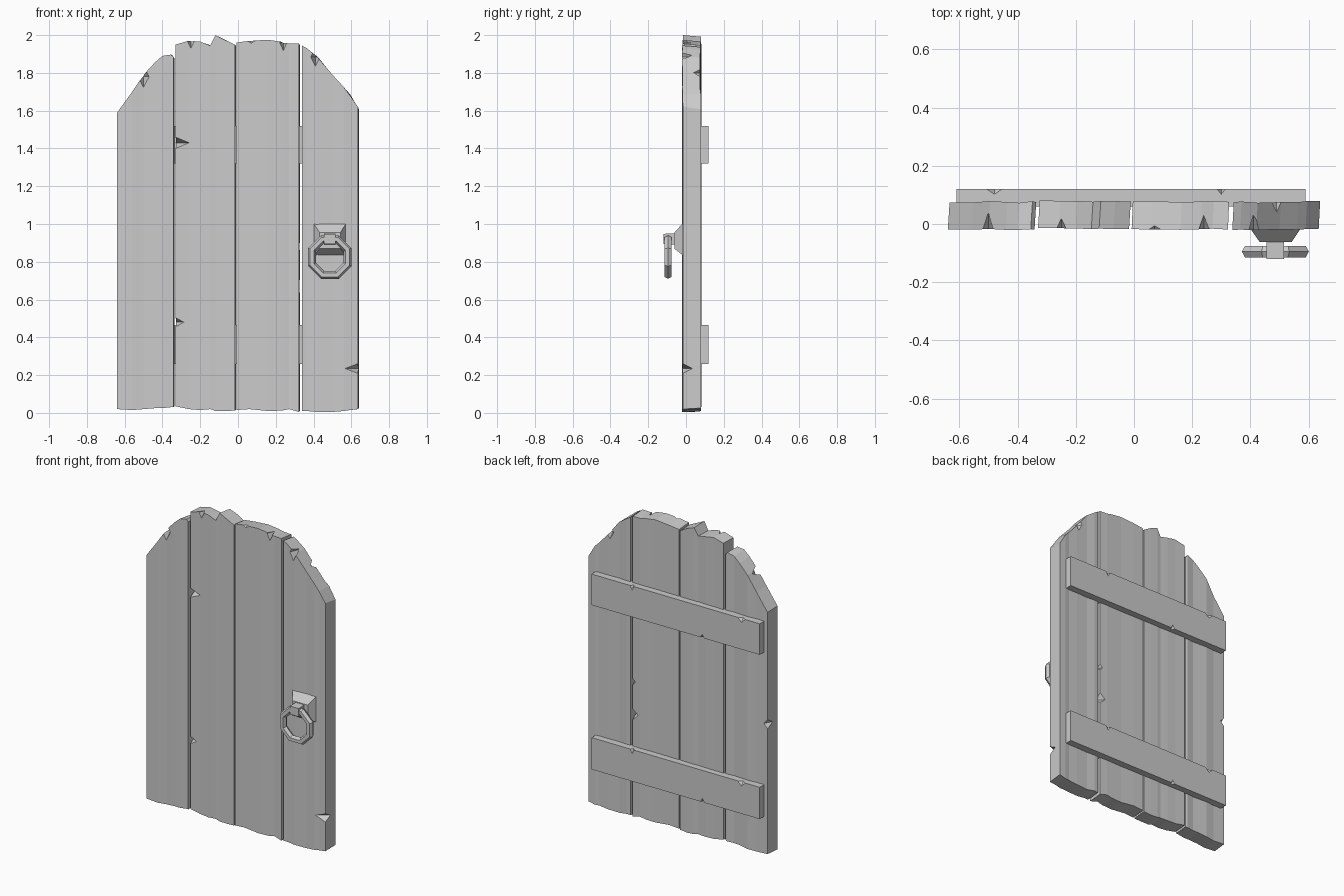
import bpy, bmesh, random
from math import pi
from mathutils import Vector

if "Cube" in bpy.data.objects:
    bpy.data.objects.remove(bpy.data.objects["Cube"])

random.seed(4)


def finish(name, bm):
    bmesh.ops.recalc_face_normals(bm, faces=bm.faces)
    me = bpy.data.meshes.new(name)
    bm.to_mesh(me)
    bm.free()
    ob = bpy.data.objects.new(name, me)
    bpy.context.collection.objects.link(ob)
    return ob


def chip(ob, chips):
    """Cut octahedral chips (x, y, z, half x, half y, half z) out of a part."""
    bm = bmesh.new()
    for x, y, z, sx, sy, sz in chips:
        pts = [(sx, 0, 0), (-sx, 0, 0), (0, sy, 0), (0, -sy, 0), (0, 0, sz), (0, 0, -sz)]
        vs = [bm.verts.new(Vector((x, y, z)) + Vector(p)) for p in pts]
        for a in (0, 1):
            for b in (2, 3):
                for c in (4, 5):
                    bm.faces.new((vs[a], vs[b], vs[c]))
    bmesh.ops.recalc_face_normals(bm, faces=bm.faces)
    cutter = finish("chip_cutter", bm)
    cutter.hide_render = True
    mod = ob.modifiers.new("chips", 'BOOLEAN')
    mod.operation = 'DIFFERENCE'
    mod.solver = 'EXACT'
    mod.object = cutter
    bpy.context.view_layer.objects.active = ob
    bpy.ops.object.modifier_apply(modifier=mod.name)
    bpy.data.objects.remove(cutter)


def plank(name, cols, y0, tilt, back_shift, chips):
    """Plank from columns (x, bottom z, top z) with gently uneven faces."""
    bm = bmesh.new()
    rows = []
    last = len(cols) - 1
    for i, (x, zb, zt) in enumerate(cols):
        yf = y0 + tilt * i / last + random.uniform(-.002, .002)
        yb = yf + 0.095 + random.uniform(-.002, .002)
        xb = x + back_shift
        dz = random.uniform(-.012, 0)
        rows.append([bm.verts.new(p) for p in
                     ((x, yf, zb), (x, yf, zt), (xb, yb, zt + dz), (xb, yb, zb - dz / 2))])
    for a, b in zip(rows, rows[1:]):
        for k in range(4):
            n = (k + 1) % 4
            bm.faces.new((a[k], a[n], b[n], b[k]))
    bm.faces.new(rows[0])
    bm.faces.new(rows[-1])
    chip(finish(name, bm), chips)


# Four worn planks, left to right
plank("plank_1",
      [(-.64, .02, 1.59), (-.56, .015, 1.70), (-.50, .02, 1.79), (-.44, .025, 1.855),
       (-.40, .025, 1.89), (-.355, .03, 1.897), (-.342, .03, 1.885)],
      -.018, -.002, .006,
      [(-.50, -.02, 1.78, .03, .06, .06), (-.64, .08, .86, .035, .06, .04)])
plank("plank_2",
      [(-.33, .035, 1.95), (-.26, .02, 1.97), (-.20, .015, 1.965), (-.147, .02, 1.945),
       (-.12, .01, 2.0), (-.07, .01, 1.975), (-.017, .012, 1.95)],
      -.015, -.004, .006,
      [(-.335, -.02, 1.43, .085, .06, .035), (-.335, -.02, .48, .055, .05, .03),
       (-.25, -.02, 1.965, .02, .04, .04)])
plank("plank_3",
      [(-.008, .015, 1.96), (.06, .02, 1.97), (.16, .01, 1.975), (.23, .012, 1.965),
       (.27, .02, 1.955), (.323, .005, 1.955)],
      -.018, 0, .004,
      [(.24, -.02, 1.96, .02, .05, .045), (.07, -.02, 1.975, .03, .02, .02),
       (.33, .08, .67, .045, .05, .04), (.33, .08, .88, .025, .04, .025)])
plank("plank_4",
      [(.338, .01, 1.945), (.365, .01, 1.93), (.42, .005, 1.885), (.50, .005, 1.79),
       (.56, .01, 1.725), (.59, .015, 1.685), (.635, .02, 1.62)],
      -.02, .002, .005,
      [(.41, -.02, 1.885, .025, .06, .05), (.49, .08, 1.80, .03, .04, .05),
       (.64, -.02, .235, .075, .055, .03)])

# Two cross battens on the back
for name, z0, z1 in (("lower_batten", .26, .465), ("upper_batten", 1.32, 1.52)):
    bm = bmesh.new()
    bmesh.ops.create_cube(bm, size=1)
    for v in bm.verts:
        v.co = ((-.61 if v.co.x < 0 else .59), (.06 if v.co.y < 0 else .12),
                (z0 if v.co.z < 0 else z1))
    chip(finish(name, bm), [(-.48, .122, z1, .03, .02, .03), (.30, .122, z1, .016, .02, .03),
                            (-.20, .122, z0, .016, .02, .025)])


def frustum(name, back, front):
    """Tapered block between two (x0, x1, z0, z1, y) rectangles."""
    bm = bmesh.new()
    a, b = [[bm.verts.new(p) for p in ((x0, y, z0), (x1, y, z0), (x1, y, z1), (x0, y, z1))]
            for x0, x1, z0, z1, y in (back, front)]
    bm.faces.new(a)
    bm.faces.new(b)
    for k in range(4):
        n = (k + 1) % 4
        bm.faces.new((a[k], a[n], b[n], b[k]))
    return finish(name, bm)


# Handle: tapered plate, lug and faceted ring
frustum("handle_plate", (.397, .575, .83, 1.008, -.012), (.432, .542, .87, .955, -.062))
frustum("handle_lug", (.456, .516, .89, .95, -.055), (.456, .516, .895, .948, -.12))
bpy.ops.mesh.primitive_torus_add(major_segments=8, minor_segments=6, major_radius=.102,
                                 minor_radius=.0225, location=(.486, -.095, .825))
ring = bpy.context.object
ring.name = "handle_ring"
# flat sides face up, down, left and right
ring.rotation_euler = (pi / 2, pi / 8, 0)
